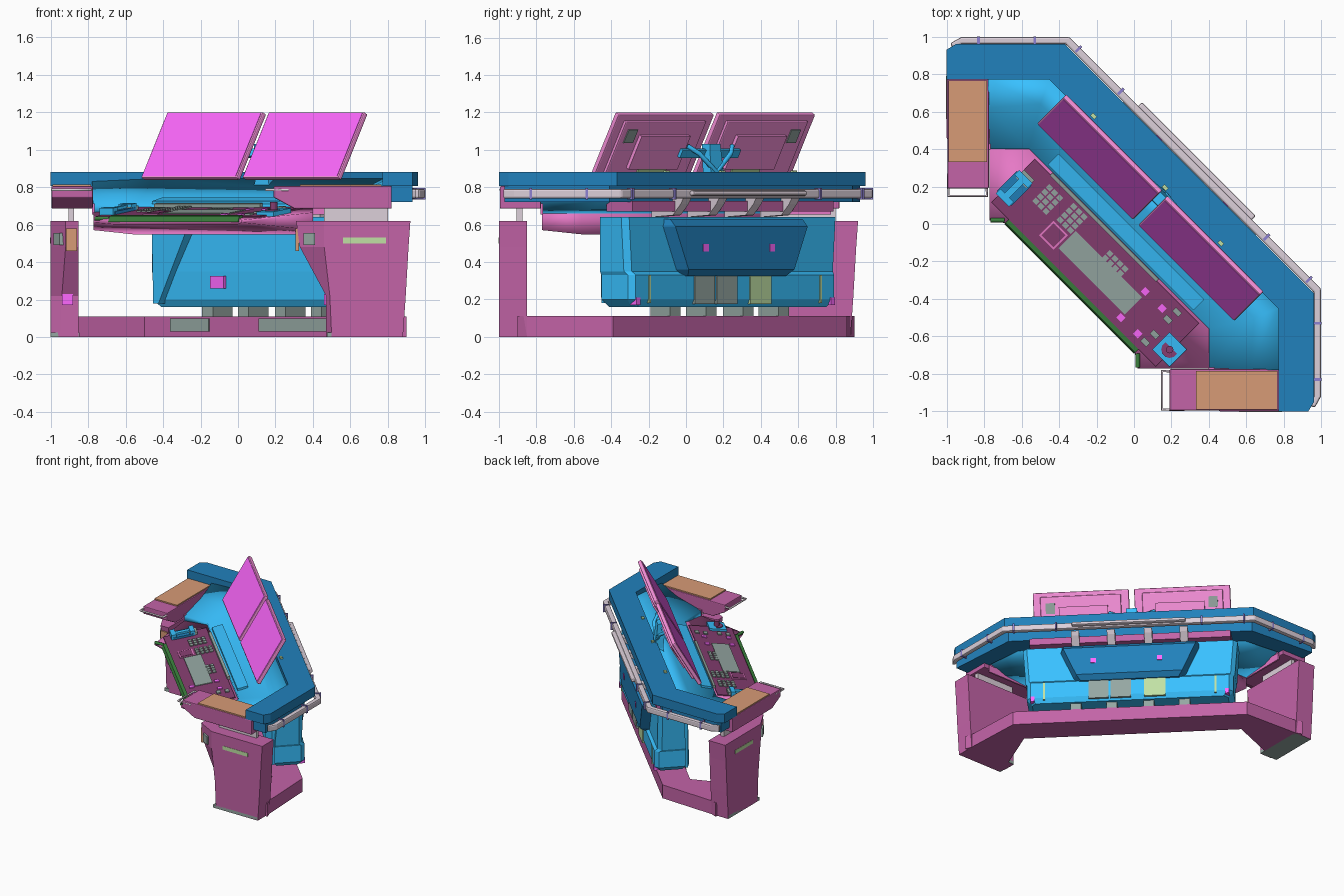
import bpy, bmesh, math

if "Cube" in bpy.data.objects:
    bpy.data.objects.remove(bpy.data.objects["Cube"])

R2 = math.sqrt(2)
COLORS = {
    "blue": (0.23, 0.75, 1.0), "deep": (0.15, 0.50, 0.73), "pink": (0.90, 0.47, 0.77),
    "mauve": (0.76, 0.39, 0.65), "rose": (1.0, 0.58, 0.88), "magenta": (1.0, 0.41, 1.0),
    "tan": (0.84, 0.60, 0.46), "green": (0.24, 0.50, 0.25), "lime": (0.75, 0.88, 0.64),
    "grey": (0.58, 0.65, 0.63), "pale": (0.86, 0.81, 0.85), "lilac": (0.55, 0.50, 0.82),
    "plum": (0.52, 0.25, 0.44),
}
MATS = {}
for key, c in COLORS.items():
    MATS[key] = bpy.data.materials.new(key)
    MATS[key].diffuse_color = (*[x ** 2.2 for x in c], 1)


def W(u, v, z):
    """Desk frame to world: u runs along the desk, v toward its back."""
    return ((u + v) / R2, (v - u) / R2, z)


def loft(name, rings, mat, mirror=False, bevel=0, smooth=False):
    """Solid through equal-length rings, optionally copied across the x = y plane."""
    for k in range(2 if mirror else 1):
        bm = bmesh.new()
        rows = [[bm.verts.new((p[1], p[0], p[2]) if k else p) for p in r] for r in rings]
        n = len(rows[0])
        for a, b in zip(rows, rows[1:]):
            for i in range(n):
                j = (i + 1) % n
                bm.faces.new((a[i], a[j], b[j], b[i]))
        bm.faces.new(rows[0])
        bm.faces.new(rows[-1][::-1])
        bmesh.ops.recalc_face_normals(bm, faces=bm.faces)
        for f in bm.faces:
            f.smooth = smooth
        me = bpy.data.meshes.new(name)
        bm.to_mesh(me)
        bm.free()
        me.materials.append(MATS[mat])
        ob = bpy.data.objects.new(name + ("_mirrored" if k else ""), me)
        bpy.context.collection.objects.link(ob)
        if bevel:
            m = ob.modifiers.new("edge", "BEVEL")
            m.width, m.segments = bevel, 2


def box(name, x0, x1, y0, y1, z0, z1, mat, mirror=False, bevel=0):
    loft(name, [[(x0, y0, z), (x1, y0, z), (x1, y1, z), (x0, y1, z)] for z in (z0, z1)], mat, mirror, bevel)


def ubox(name, u0, u1, v0, v1, z0, z1, mat, mirror=False, bevel=0):
    loft(name, [[W(u0, v0, z), W(u1, v0, z), W(u1, v1, z), W(u0, v1, z)] for z in (z0, z1)], mat, mirror, bevel)


def extrude_u(name, prof, u0, u1, mat, mirror=False, bevel=0):
    loft(name, [[W(u, v, z) for v, z in prof] for u in (u0, u1)], mat, mirror, bevel)


def ribbon(name, outer, inner, z0, z1, mat, bevel=0, smooth=False):
    """Band following the bent desk plan; only the left half is given."""
    half = [[(*o, z1), (*i, z1), (*i, z0), (*o, z0)] for o, i in zip(outer, inner)]
    flip = [[(y, x, z) for x, y, z in r] for r in reversed(half)]
    loft(name, half + flip, mat, bevel=bevel, smooth=smooth)


def tube(name, pts, r, mat, mirror=False):
    for k in range(2 if mirror else 1):
        cu = bpy.data.curves.new(name, "CURVE")
        cu.dimensions, cu.bevel_depth, cu.bevel_resolution = "3D", r, 1
        s = cu.splines.new("POLY")
        s.points.add(len(pts) - 1)
        for p, q in zip(s.points, pts):
            p.co = (q[1], q[0], q[2], 1) if k else (*q, 1)
        cu.materials.append(MATS[mat])
        bpy.context.collection.objects.link(bpy.data.objects.new(name + ("_mirrored" if k else ""), cu))


# Worktop rim, under-pan and bumper rail
ribbon("worktop_rim", [(-1, .93), (-.95, .96), (-.37, .96)], [(-1, .77), (-.95, .77), (-.45, .77)],
       .805, .88, "deep")
ribbon("worktop_pan", [(-.97, .93), (-.41, .89)], [(-.97, .79), (-.47, .74)], .72, .806, "deep")
ubox("pan_beam", -.76, .76, .16, .355, .67, .725, "mauve")
ribbon("bumper_rail", [(-.98, .965), (-.92, .998), (-.345, .998)],
       [(-.97, .94), (-.92, .96), (-.365, .96)], .74, .79, "pale", .01)
extrude_u("rail_bulge", [(.44, .75), (.49, .755), (.49, .78), (.44, .785)], -.43, .43, "pale", bevel=.01)
for x, y in [(-.83, .98), (-.53, .98)]:
    box("rail_clip", x - .007, x + .007, y - .03, y + .02, .735, .795, "lilac", True)
for u in (.87, .55):
    ubox("rail_clip", u - .007, u + .007, .43, .473, .735, .795, "lilac", True)
for u in (.14, .41):
    extrude_u("worktop_bracket", [(.18, .64), (.34, .65), (.40, .71), (.42, .74), (.18, .74)],
              u - .03, u + .03, "pale", True)
    ubox("cabinet_foot", u - .04, u + .04, .18, .33, .11, .17, "grey", True)

# Sloping well between rim and control deck
half = []
for up, mid, low, zu in [((-.78, .77), (-.775, .62), (-.77, .40), .83), ((-.45, .77), (-.5, .64), (-.56, .40), .845)]:
    half.append([(*up, zu), (*mid, .76), (*low, .705), (*low, .66), (*mid, .68), (*up, .74)])
loft("sloped_well", half + [[(y, x, z) for x, y, z in r] for r in reversed(half)], "blue", smooth=True)
extrude_u("well_ledge", [(-.10, .70), (-.02, .725), (-.02, .745), (-.10, .725)], -.55, .55, "blue")
for z0, z1 in [(.655, .712)]:
    box("well_side_skirt", .398, .775, -.778, -.765, z0, z1, "pink", True)


# Control deck with its sloped top
def deck_z(x, y):
    return .635 + .15 * ((x + y) / R2 + .46)


left = [(-.56, .40), (-.77, .40), (-.77, .02), (-.665, .0)]
plan = left + [(y, x) for x, y in reversed(left)]
loft("control_deck", [[(x, y, .60 - .15 * ((x + y) / R2 + .46)) for x, y in plan],
                      [(x, y, deck_z(x, y)) for x, y in plan]], "pink", smooth=True)
extrude_u("deck_front_trim", [(-.49, .615), (-.46, .615), (-.455, .65), (-.48, .645)], -.49, .49, "green")
tube("deck_corner_trim", [(-.69, .02, .633), (-.765, .02, .633)], .012, "green", mirror=True)
extrude_u("deck_panel", [(-.455, .636), (-.13, .685), (-.13, .693), (-.455, .644)], -.62, .62, "plum")
extrude_u("deck_back_strip", [(-.135, .69), (-.115, .69), (-.115, .715), (-.135, .71)], -.5, .3, "grey")


def deck_item(name, x, y, su, sv, h, mat):
    u, v = (x - y) / R2, (x + y) / R2
    z = deck_z(x, y)
    s = .15 * sv / 2
    extrude_u(name, [(v - sv / 2, z - .01), (v + sv / 2, z - .01), (v + sv / 2, z + h + s), (v - sv / 2, z + h - s)],
              u - su / 2, u + su / 2, mat)


deck_item("touch_screen", -.18, -.26, .50, .13, .014, "grey")
for cx, cy, cols, rows in [(-.46, .13, 3, 4), (-.33, .03, 3, 4), (-.10, -.21, 4, 2)]:
    for i in range(cols):
        for j in range(rows):
            du, dv = (i - (cols - 1) / 2) * .038, (j - (rows - 1) / 2) * .034
            deck_item("key", cx + (du + dv) / R2, cy + (dv - du) / R2, .03, .026, .016, "grey")
deck_item("trackpad", -.43, -.06, .11, .11, .013, "pink")
deck_item("trackpad_inset", -.43, -.06, .09, .09, .016, "plum")
for x, y in [(.06, -.36), (.15, -.45), (-.07, -.50), (.02, -.585)]:
    deck_item("push_button", x, y, .035, .035, .016, "magenta")
for x, y in [(.06, -.63), (.11, -.59), (.18, -.51), (.23, -.47)]:
    deck_item("switch", x, y, .045, .03, .018, "grey")

# Handset cradle and joystick
deck_item("handset_base", -.64, .19, .11, .15, .025, "deep")
for d in (-.05, .05):
    deck_item("handset", -.64 + d, .19 + d, .10, .035, .045, "blue")
deck_item("handset_grip", -.64, .19, .035, .13, .04, "blue")
deck_item("handset_screen", -.58, .24, .08, .06, .03, "grey")
deck_item("joystick_plate", .19, -.67, .13, .13, .025, "blue")
for r, z0, z1 in [(.045, .64, .68), (.02, .68, .72)]:
    loft("joystick", [[(.19 + r * math.cos(a * math.pi / 6), -.67 + r * math.sin(a * math.pi / 6), z)
                       for a in range(12)] for z in (z0, z1)], "plum")

# Armrests with pads and grab loops
loft("armrest", [[(x, .19, .745), (x, .19, .805), (x, .82, .805), (x, .82, .685), (x, .30, .685)]
                 for x in (-.995, -.775)], "mauve", True, .006)
box("armrest_pad", -.99, -.785, .33, .765, .80, .815, "tan", True)
tube("grab_loop", [(-.99, .27, .785), (-.99, .15, .785), (-.785, .15, .785), (-.785, .27, .785)],
     .008, "pale", mirror=True)
box("armrest_support", .46, .80, -.905, -.875, .61, .69, "pale", True)


# Side pedestals
def leg_ring(x0, xn, x1, yn, z):
    return [(x0, -.85, z), (x0, yn, z), (xn, -1, z), (x1, -1, z), (x1, -.85, z)]


loft("pedestal", [leg_ring(.47, .50, .88, -.95, 0), leg_ring(.47, .49, .895, -.94, .22),
                  leg_ring(.33, .46, .91, -.92, .48), leg_ring(.31, .46, .92, -.92, .62)], "mauve", True)
box("pedestal_foot", .475, .875, -1, -.845, 0, .025, "grey", True)
box("pedestal_light", .56, .79, -1.002, -.99, .50, .53, "lime", True)
box("pedestal_end_panel", .306, .325, -.918, -.86, .46, .58, "tan", True)
loft("pedestal_badge_plate", [[(.35, -.953, z), (.41, -.985, z), (.41, -.955, z), (.35, -.925, z)]
                              for z in (.49, .555)], "grey", True)
box("pedestal_button", .46, .48, -.94, -.88, .17, .23, "magenta", True)

# Floor beam linking the pedestals
ribbon("floor_beam", [(-.90, .90), (-.85, .88), (-.39, .86)], [(-.90, .50), (-.85, .52), (-.50, .66)],
       .0, .11, "mauve")
for u0, u1 in [(-.62, -.33), (.05, .62)]:
    ubox("beam_plate", u0, u1, .106, .125, .03, .10, "grey")

# Hanging equipment cabinet
loft("cabinet", [[W(-a, v0, z), W(a, v0, z), W(a, v1 - .03, z), W(a - .03, v1, z), W(-a + .03, v1, z), W(-a, v1 - .03, z)]
                 for z, a, v0, v1 in [(.16, .74, .16, .35), (.20, .78, .14, .37), (.33, .78, .14, .37),
                                      (.35, .79, .14, .35), (.64, .81, .16, .35)]], "blue")
loft("cabinet_rear_bulge", [[W(-a, .30, z), W(a, .30, z), W(a - .04, v, z), W(-a + .04, v, z)]
                            for z, a, v in [(.325, .41, .385), (.36, .44, .42), (.59, .54, .42), (.63, .54, .38)]],
     "deep")
for s in (-1, 1):
    loft("cabinet_front_brace", [[W(s * u0, .10, z), W(s * u1, .12, z), W(s * u1, .17, z), W(s * u0, .17, z)]
                                 for z, u0, u1 in [(.18, .70, .76), (.55, .50, .77)]], "blue")
    ubox("cabinet_trim", s * .64, s * .655, .36, .375, .18, .33, "lime")
    ubox("cabinet_side_button", s * .72, s * .75, .30, .375, .17, .21, "magenta")
for u0, u1, mat in [(.16, .31, "grey"), (-.01, .145, "grey"), (-.27, -.11, "lime")]:
    ubox("rear_vent", u0, u1, .36, .378, .175, .325, mat)
for u in (.27, -.23):
    ubox("rear_indicator", u - .02, u + .02, .41, .424, .455, .495, "magenta")
ubox("front_service_panel", -.33, -.23, .12, .15, .26, .325, "magenta")


# Twin tilted monitors
def tilt(s0, s1, t0, t1):
    return [(.01 + .20 * s + .88 * t, .85 + .352 * s - .47 * t) for s, t in ((s0, t0), (s1, t0), (s1, t1), (s0, t1))]


extrude_u("monitor_frame", tilt(0, 1, 0, .03), .02, .745, "rose", True, .008)
extrude_u("monitor_screen", tilt(.025, .975, -.003, .005), .03, .735, "magenta", True)
extrude_u("monitor_back", tilt(.10, .92, .03, .05), .08, .69, "rose", True, .008)
extrude_u("monitor_housing", tilt(.22, .72, .05, .07), .18, .55, "rose", True)
extrude_u("monitor_vent", tilt(.60, .80, .05, .056), .58, .65, "grey", True)
extrude_u("monitor_label", tilt(.05, .20, .05, .058), .25, .46, "lime", True)

# Monitor stand
extrude_u("stand_crossbar", tilt(.42, .54, .07, .09), -.22, .22, "blue")
loft("stand_post", [[W(-a, v - .03, z), W(a, v - .03, z), W(a, v + .03, z), W(-a, v + .03, z)]
                    for z, a, v in [(.74, .07, .20), (.84, .05, .21), (1.03, .04, .19)]], "blue")
for s in (-1, 1):
    tube("stand_strut", [W(0, .23, .88), W(s * .12, .22, .98), W(s * .17, .18, 1.02)], .013, "blue")
for u in (-.56, -.02, .40):
    ubox("rim_light", u - .015, u + .015, .245, .265, .87, .89, "lime")

for m in bpy.data.materials:
    if m.users and not m.is_grease_pencil:
        m.use_nodes = True
        m.node_tree.nodes["Principled BSDF"].inputs["Base Color"].default_value = m.diffuse_color
